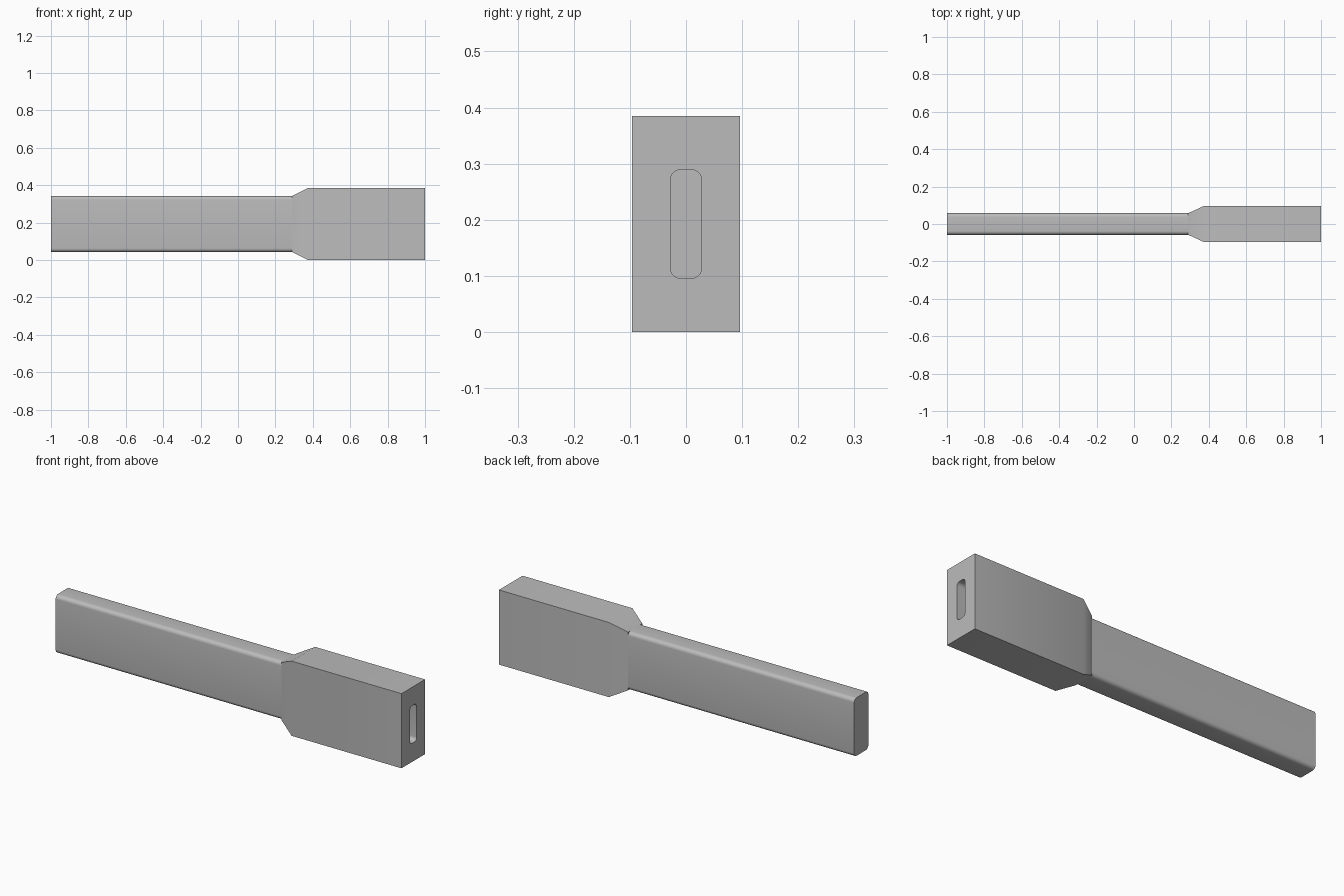
import bpy
import bmesh

cube = bpy.data.objects.get("Cube")
if cube:
    bpy.data.objects.remove(cube, do_unlink=True)

GREY = (0.5, 0.5, 0.5, 1.0)
grey = bpy.data.materials.new("plain grey")
grey.use_nodes = True
grey.diffuse_color = GREY
grey.node_tree.nodes["Principled BSDF"].inputs["Base Color"].default_value = GREY

MID_Z = 0.1925


def loft(name, sections, radius=0.0):
    """Loft rectangles (x, half width, half height) along x; round the long edges."""
    bm = bmesh.new()
    rings = [[bm.verts.new((x, sy * w, MID_Z + sz * h))
              for sy, sz in ((-1, -1), (1, -1), (1, 1), (-1, 1))]
             for x, w, h in sections]
    for a, b in zip(rings, rings[1:]):
        for i in range(4):
            j = (i + 1) % 4
            bm.faces.new((a[i], a[j], b[j], b[i]))
    bm.faces.new(rings[0])
    bm.faces.new(rings[-1])
    if radius:
        long_edges = [e for e in bm.edges
                      if abs(e.verts[0].co.x - e.verts[1].co.x) > 0.01]
        bmesh.ops.bevel(bm, geom=long_edges, offset=radius, segments=6,
                        profile=0.5, affect='EDGES')
    bmesh.ops.recalc_face_normals(bm, faces=bm.faces)
    mesh = bpy.data.meshes.new(name)
    bm.to_mesh(mesh)
    bm.free()
    mesh.materials.append(grey)
    obj = bpy.data.objects.new(name, mesh)
    bpy.context.collection.objects.link(obj)
    return obj


# Long shaft with rounded edges, seated just inside the head
shaft = loft("shaft", [(-1, 0.058, 0.15), (0.3, 0.058, 0.15)], radius=0.02)

# Sharp-edged head with its flared neck
head = loft("head", [(0.29, 0.058, 0.15), (0.373, 0.096, 0.1925), (1, 0.096, 0.1925)])

# Rounded blind slot in the end of the head
cutter = loft("slot_cutter", [(0.5, 0.028, 0.097), (1.1, 0.028, 0.097)], radius=0.019)
cutter.hide_render = True
cutter.hide_set(True)
slot = head.modifiers.new("slot", 'BOOLEAN')
slot.operation = 'DIFFERENCE'
slot.solver = 'EXACT'
slot.object = cutter

# Apply the cut, then remove the helper
bpy.context.view_layer.objects.active = head
head.select_set(True)
bpy.ops.object.modifier_apply(modifier="slot")
bpy.data.objects.remove(cutter, do_unlink=True)

# Smooth shading with crisp corners
for obj in (shaft, head):
    bpy.ops.object.select_all(action='DESELECT')
    obj.select_set(True)
    bpy.context.view_layer.objects.active = obj
    bpy.ops.object.shade_smooth_by_angle(angle=0.5236)
